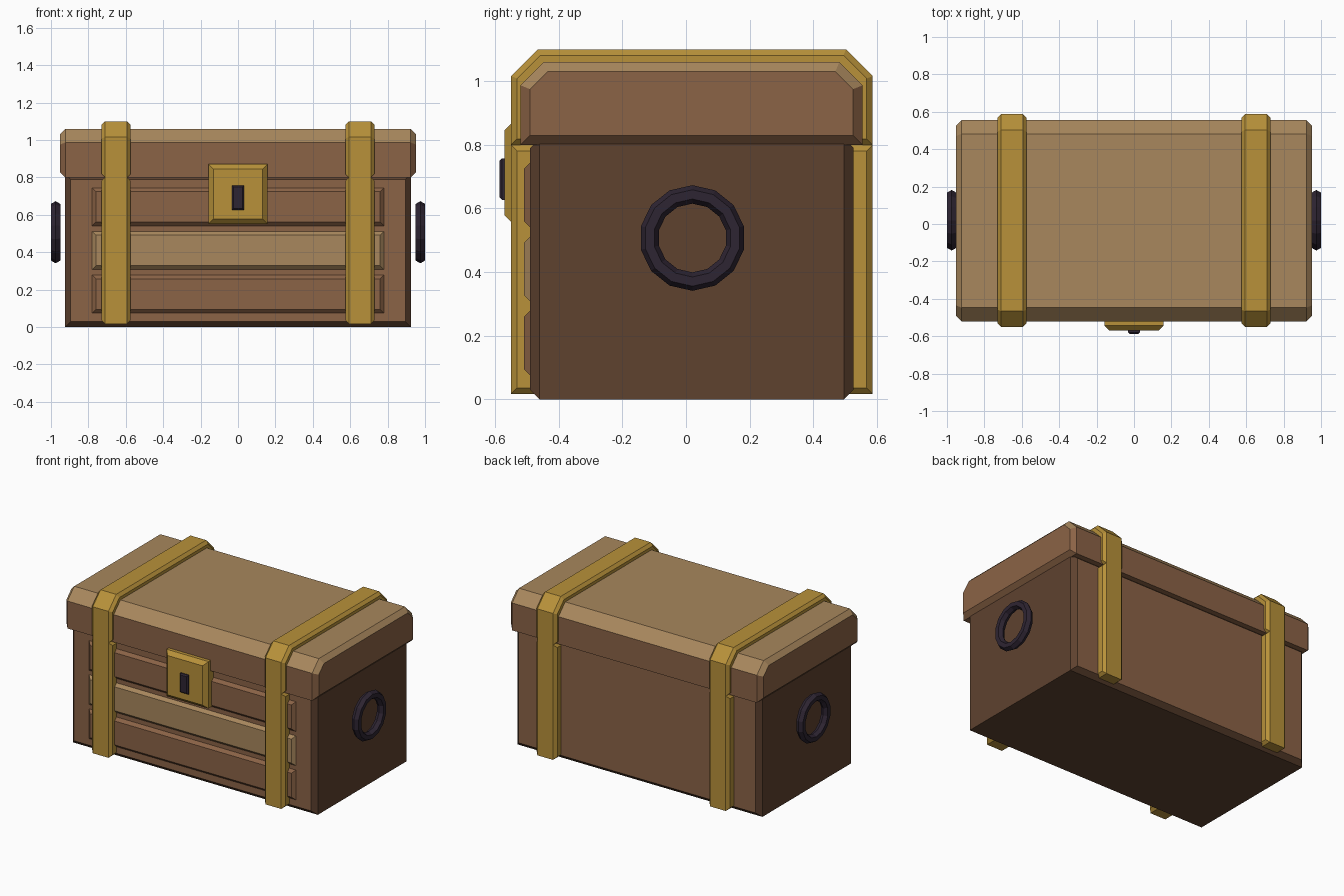
import bpy, bmesh, math
from mathutils import Vector

if "Cube" in bpy.data.objects:
    bpy.data.objects.remove(bpy.data.objects["Cube"])


def material(name, rgb):
    m = bpy.data.materials.new(name)
    m.diffuse_color = (*rgb, 1.0)
    m.use_nodes = True
    m.node_tree.nodes["Principled BSDF"].inputs["Base Color"].default_value = m.diffuse_color
    return m


BROWN = material("brown wood", (0.258, 0.125, 0.061))
TAN = material("tan wood", (0.392, 0.242, 0.109))
DARK = material("dark wood", (0.112, 0.054, 0.028))
GOLD = material("gold metal", (0.48, 0.285, 0.042))
IRON = material("dark iron", (0.027, 0.018, 0.032))


def finish(name, bm, mats, rule=None):
    bmesh.ops.recalc_face_normals(bm, faces=bm.faces)
    bm.normal_update()
    if rule:
        for f in bm.faces:
            f.material_index = rule(f.normal)
    me = bpy.data.meshes.new(name)
    bm.to_mesh(me)
    bm.free()
    for m in mats:
        me.materials.append(m)
    ob = bpy.data.objects.new(name, me)
    bpy.context.collection.objects.link(ob)
    return ob


def prism(name, profile, axis, lo, hi, bevel, mats, rule=None):
    """Extrude a profile along x (points y,z) or y (points x,z), chamfering both end rims."""
    bm = bmesh.new()

    def place(p, t):
        return (t, p[0], p[1]) if axis == 'x' else (p[0], t, p[1])
    rings = [[bm.verts.new(place(p, t)) for p in profile] for t in (lo, hi)]
    caps = [bm.faces.new(r) for r in rings]
    n = len(profile)
    for i in range(n):
        j = (i + 1) % n
        bm.faces.new((rings[0][i], rings[0][j], rings[1][j], rings[1][i]))
    bmesh.ops.recalc_face_normals(bm, faces=bm.faces)
    rim = [e for f in caps for e in f.edges]
    bmesh.ops.bevel(bm, geom=rim, offset=bevel, offset_type='OFFSET',
                    segments=1, profile=0.5, affect='EDGES')
    return finish(name, bm, mats, rule)


def rect(a0, a1, z0, z1):
    return [(a0, z0), (a1, z0), (a1, z1), (a0, z1)]


def arch(y0, y1, z0, z1, c):
    """Rectangle with both top corners cut off."""
    return [(y0, z0), (y1, z0), (y1, z1 - c), (y1 - c, z1), (y0 + c, z1), (y0, z1 - c)]


# body: brown front and back, dark ends, bottom and chamfers
prism("body", rect(-0.925, 0.925, 0, 0.82), 'y', -0.49, 0.527, 0.03,
      [BROWN, DARK], lambda n: 0 if abs(n.y) > 0.9 else 1)

# lid: tan on everything facing up
prism("lid", arch(-0.52, 0.555, 0.80, 1.06, 0.073), 'x', -0.953, 0.953, 0.03,
      [BROWN, TAN], lambda n: 1 if n.z > 0.3 else 0)

# front planks
for i, mat in enumerate((BROWN, TAN, BROWN)):
    z = 0.075 + i * 0.233
    prism(f"plank_{i + 1}", rect(-0.78, 0.78, z, z + 0.203), 'y', -0.51, -0.45, 0.02, [mat])

# straps over the lid and around the body
for side, x in (("left", -0.652), ("right", 0.652)):
    prism(f"lid_strap_{side}", arch(-0.55, 0.587, 0.80, 1.10, 0.084), 'x',
          x - 0.078, x + 0.078, 0.019, [GOLD])
    prism(f"body_strap_{side}", rect(-0.55, 0.587, 0.017, 0.80), 'x',
          x - 0.078, x + 0.078, 0.019, [GOLD])

# lock plate and keyhole
prism("lock_plate", rect(-0.158, 0.158, 0.552, 0.872), 'y', -0.57, -0.46, 0.026, [GOLD])
prism("keyhole", rect(-0.031, 0.031, 0.627, 0.757), 'y', -0.587, -0.55, 0.008, [IRON])

# ring handles on both ends
MAJOR, MINOR, R, r = 14, 6, 0.137, 0.029
for side, x in (("left", -0.975), ("right", 0.975)):
    bm = bmesh.new()
    grid = []
    for i in range(MAJOR):
        a = math.pi / 2 + 2 * math.pi * i / MAJOR
        row = []
        for j in range(MINOR):
            b = 2 * math.pi * j / MINOR
            d = R + r * math.cos(b)
            row.append(bm.verts.new(Vector((x + r * math.sin(b),
                                            0.02 + d * math.cos(a),
                                            0.507 + d * math.sin(a)))))
        grid.append(row)
    for i in range(MAJOR):
        for j in range(MINOR):
            k, l = (i + 1) % MAJOR, (j + 1) % MINOR
            bm.faces.new((grid[i][j], grid[k][j], grid[k][l], grid[i][l]))
    finish(f"ring_handle_{side}", bm, [IRON])
